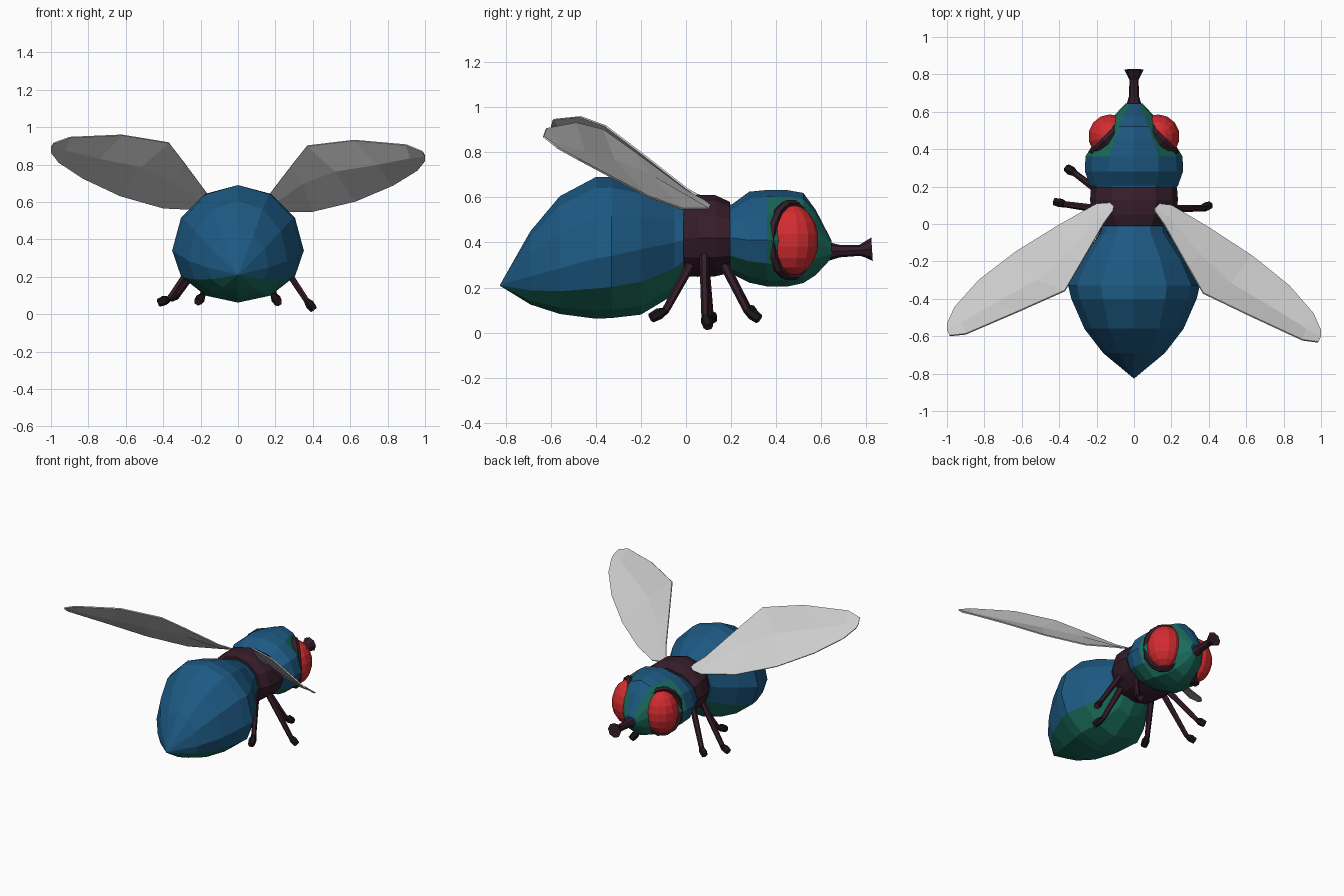
import bpy, bmesh, math
from mathutils import Vector, Matrix

if "Cube" in bpy.data.objects:
    bpy.data.objects.remove(bpy.data.objects["Cube"])


def mat(name, r, g, b):
    m = bpy.data.materials.new(name)
    m.diffuse_color = (r, g, b, 1)
    m.use_nodes = True
    m.node_tree.nodes["Principled BSDF"].inputs["Base Color"].default_value = m.diffuse_color
    return m


BLUE = mat("blue", .012, .10, .225)
GREEN = mat("green", .01, .15, .105)
PURPLE = mat("dark_purple", .035, .012, .022)
BLACK = mat("black", .01, .007, .009)
RED = mat("red", .65, .025, .03)


def finish(name, bm, mats=()):
    bmesh.ops.remove_doubles(bm, verts=bm.verts, dist=1e-4)
    bmesh.ops.recalc_face_normals(bm, faces=bm.faces)
    me = bpy.data.meshes.new(name)
    bm.to_mesh(me)
    bm.free()
    ob = bpy.data.objects.new(name, me)
    bpy.context.collection.objects.link(ob)
    for m in mats:
        me.materials.append(m)
    return ob


def loft(name, rings, mats, pick=lambda r, k: 0, caps=True):
    """Skin a list of point rings; pick chooses a material per face."""
    bm = bmesh.new()
    vs = [[bm.verts.new(p) for p in ring] for ring in rings]
    n = len(rings[0])
    for r in range(len(vs) - 1):
        for k in range(n):
            j = (k + 1) % n
            f = bm.faces.new((vs[r][k], vs[r][j], vs[r + 1][j], vs[r + 1][k]))
            f.material_index = pick(r, k)
    if caps:
        bm.faces.new(vs[0])
        bm.faces.new(vs[-1])
    return finish(name, bm, mats)


def body_ring(y, top, bot, hw, zc, n=12):
    ring = []
    for k in range(n):
        a = 2 * math.pi * k / n
        c = math.cos(a)
        h = top - zc if c > 0 else zc - bot
        ring.append((hw * math.sin(a), y, zc + h * c))
    return ring


def tube(name, pts, radii, mats, pick=lambda r, k: 0, n=6):
    pts = [Vector(p) for p in pts]
    rings = []
    for i, p in enumerate(pts):
        d = (pts[min(i + 1, len(pts) - 1)] - pts[max(i - 1, 0)]).normalized()
        u = d.cross(Vector((1, 0, 0)) if abs(d.x) < .8 else Vector((0, 1, 0))).normalized()
        v = d.cross(u)
        rings.append([p + radii[i] * (math.cos(t) * u + math.sin(t) * v)
                      for t in (2 * math.pi * k / n for k in range(n))])
    return loft(name, rings, mats, pick)


# abdomen: blue back, green belly
loft("abdomen", [body_ring(*r) for r in (
    (-.825, .212, .208, .002, .21), (-.69, .45, .125, .165, .25),
    (-.56, .605, .083, .265, .285), (-.40, .69, .062, .335, .33),
    (-.33, .69, .065, .352, .34), (-.20, .655, .08, .29, .37),
    (-.05, .59, .17, .18, .40), (.02, .56, .27, .16, .42))],
    (BLUE, GREEN), lambda r, k: 1 if 4 <= k <= 7 else 0)

# thorax band
loft("thorax", [body_ring(*r) for r in (
    (-.01, .595, .25, .185, .42), (.05, .612, .248, .225, .42),
    (.13, .61, .25, .235, .42), (.195, .58, .265, .23, .42))], (PURPLE,))

# head: blue crown, green cheeks and underside
loft("head", [body_ring(*r) for r in (
    (.18, .565, .275, .21, .42), (.205, .57, .26, .235, .42),
    (.28, .625, .222, .262, .41), (.36, .633, .205, .26, .41),
    (.45, .632, .205, .205, .41), (.52, .62, .22, .16, .41),
    (.575, .545, .255, .11, .40), (.645, .41, .33, .045, .37))],
    (BLUE, GREEN),
    lambda r, k: 1 if 4 <= k <= 7 or (r >= 3 and 1 <= k <= 10) else 0)

# proboscis
tube("proboscis", [(0, .62, .36), (0, .68, .362), (0, .77, .365), (0, .795, .368), (0, .825, .37)],
     [.045, .028, .024, .036, .052], (PURPLE,), n=8)

# eyes and their dark rims
for s, side in ((1, "right"), (-1, "left")):
    bm = bmesh.new()
    bmesh.ops.create_uvsphere(bm, u_segments=14, v_segments=9, radius=1)
    bm.transform(Matrix.Translation((s * .128, .468, .41)) @ Matrix.Diagonal((.118, .12, .158, 1)))
    finish(side + "_eye", bm, (RED,))
    out = Vector((s * .7, .714, 0))
    across = Vector((s * .714, -.7, 0))
    c = Vector((s * .132, .462, .41))
    rings = []
    for off, ra, rz in ((-.05, .12, .16), (.005, .142, .182), (.025, .132, .17), (.015, .10, .14)):
        rings.append([c + out * off + across * ra * math.cos(t) + Vector((0, 0, rz * math.sin(t)))
                      for t in (2 * math.pi * k / 14 for k in range(14))])
    loft(side + "_eye_rim", rings, (PURPLE,))

# wings: leading edge, middle ridge and trailing edge
lead = [(.11, .11, .57), (.20, .10, .55), (.40, -.02, .55), (.63, -.17, .605),
        (.83, -.33, .69), (.96, -.48, .77), (1.0, -.57, .82)]
mid = [(.11, .09, .58), (.18, .04, .585), (.35, -.16, .70), (.52, -.32, .765),
       (.74, -.45, .80), (.92, -.56, .835), (1.0, -.60, .845)]
trail = [(.11, .07, .59), (.16, .0, .63), (.29, -.23, .80), (.37, -.37, .90),
         (.62, -.49, .93), (.90, -.62, .905), (.985, -.632, .87)]
for s, side in ((1, "right"), (-1, "left")):
    bm = bmesh.new()
    lift = 0 if s > 0 else 1
    rows = [[bm.verts.new((s * x, y + .035 * x * lift, z + .045 * x * lift)) for x, y, z in row]
            for row in (lead, mid, trail)]
    for a, b in zip(rows, rows[1:]):
        for i in range(len(a) - 1):
            bm.faces.new((a[i], a[i + 1], b[i + 1], b[i]))
    wing = finish(side + "_wing", bm)
    mod = wing.modifiers.new("thickness", 'SOLIDIFY')
    mod.thickness = .008
    mod.offset = 0

# legs: hip, ankle, toe
legs = {
    "right_front_leg": ((.13, .17, .30), (.195, .27, .10), (.215, .325, .06)),
    "right_middle_leg": ((.19, .08, .34), (.365, .085, .075), (.405, .10, .025)),
    "right_back_leg": ((.13, .02, .30), (.19, -.09, .10), (.215, -.155, .065)),
    "left_front_leg": ((-.17, .16, .32), (-.315, .27, .115), (-.36, .30, .085)),
    "left_middle_leg": ((-.19, .08, .34), (-.365, .105, .085), (-.425, .12, .06)),
    "left_back_leg": ((-.13, .02, .30), (-.19, -.09, .10), (-.215, -.155, .065)),
}
for name, (hip, ankle, toe) in legs.items():
    heel = Vector(ankle).lerp(Vector(toe), .45)
    tube(name, [hip, Vector(hip).lerp(Vector(ankle), .5), ankle, heel, toe],
         [.021, .019, .017, .026, .022], (PURPLE, BLACK), lambda r, k: 1 if r >= 2 else 0)
